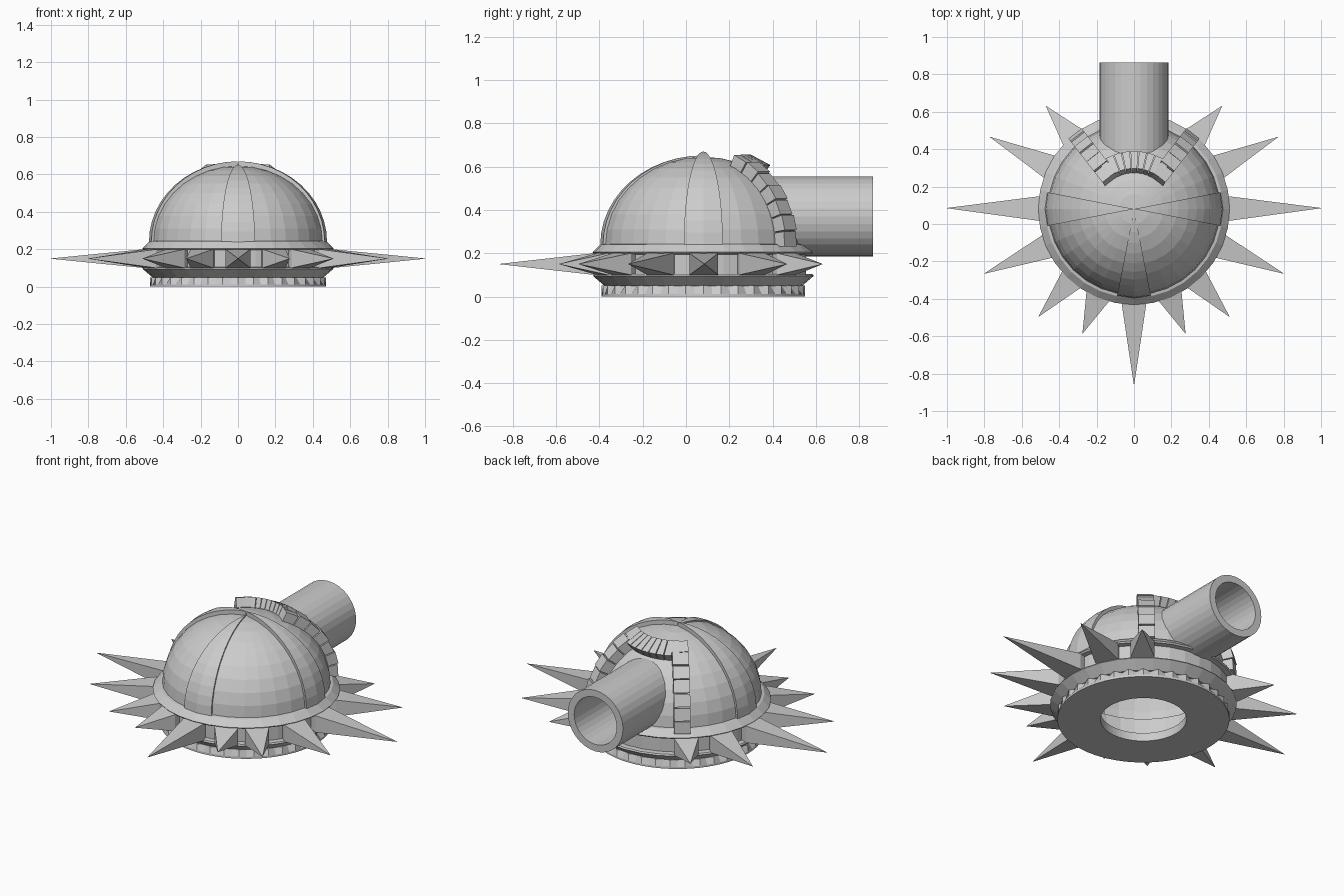
import bpy, bmesh
from math import sin, cos, pi, radians, hypot, atan2
from mathutils import Vector

if "Cube" in bpy.data.objects:
    bpy.data.objects.remove(bpy.data.objects["Cube"])

CY = 0.08      # y of the dome axis
ZD = 0.24      # height where the dome starts
N = 32


def finish(name, bm):
    bmesh.ops.recalc_face_normals(bm, faces=bm.faces)
    me = bpy.data.meshes.new(name)
    bm.to_mesh(me)
    bm.free()
    ob = bpy.data.objects.new(name, me)
    bpy.context.collection.objects.link(ob)
    return ob


def loft(bm, rings, loop=False):
    vr = [[bm.verts.new(p) for p in r] for r in rings]
    pairs = list(zip(vr, vr[1:])) + ([(vr[-1], vr[0])] if loop else [])
    for a, b in pairs:
        for i in range(len(a)):
            j = (i + 1) % len(a)
            bm.faces.new((a[i], a[j], b[j], b[i]))
    return vr


def lathe(name, prof, loop=False, n=N):
    bm = bmesh.new()
    rings = [[(r * cos(2 * pi * i / n), CY + r * sin(2 * pi * i / n), z)
              for i in range(n)] for r, z in prof]
    loft(bm, rings, loop)
    bmesh.ops.remove_doubles(bm, verts=bm.verts, dist=1e-5)
    return finish(name, bm)


def dome_pt(t, az, r, h):
    return Vector((r * sin(t) * cos(az), CY + r * sin(t) * sin(az), ZD + h * cos(t)))


# dome shell
lathe("dome", [(0.46 * sin(k * pi / 18), ZD + 0.405 * cos(k * pi / 18)) for k in range(10)])

# collar with a shallow groove that holds the spikes
lathe("collar", [(0.45, 0.245), (0.475, 0.24), (0.512, 0.205), (0.505, 0.197), (0.475, 0.195),
                 (0.475, 0.105), (0.505, 0.103), (0.51, 0.095), (0.455, 0.048), (0.42, 0.048),
                 (0.42, 0.245)], loop=True)

# base plate with a toothed upper rim and a round hole
n = 72
bm = bmesh.new()
rings = []
for r, z, cut in [(0.235, 0, 0), (0.47, 0, 0), (0.47, 0.012, 0), (0.47, 0.05, 0.03), (0.235, 0.05, 0)]:
    rings.append([((r - cut * (i % 2)) * cos(2 * pi * i / n),
                   CY + (r - cut * (i % 2)) * sin(2 * pi * i / n), z) for i in range(n)])
loft(bm, rings, loop=True)
finish("base_plate", bm)

# raised wedge panels on the dome: right, left, front
for name, mid, h in [("panel_right", 0, 0.43), ("panel_left", pi, 0.43), ("panel_front", -pi / 2, 0.412)]:
    bm = bmesh.new()
    half = radians(11)
    rows = []
    for k in range(13):
        t = max(k * pi / 24, 0.004)
        rows.append([dome_pt(t, mid + s * half, r, hh)
                     for s, r, hh in [(-1, 0.44, 0.39), (-1, 0.472, h), (0, 0.476, h),
                                      (1, 0.472, h), (1, 0.44, 0.39)]])
    v = loft(bm, rows)
    bm.faces.new(v[0])
    bm.faces.new(v[-1])
    finish(name, bm)

# spikes around the collar, given by tip position
tips = [(1.0, 0.085), (0.77, 0.465), (0.47, 0.63), (0.80, -0.265), (0.51, -0.495), (0.275, -0.585)]
tips = tips + [(-x, y) for x, y in tips] + [(0, -0.86)]
for i, (x, y) in enumerate(tips):
    a = atan2(y - CY, x)
    length = hypot(x, y - CY)
    d, s = Vector((cos(a), sin(a), 0)), Vector((-sin(a), cos(a), 0))
    c = Vector((0, CY, 0.15))
    bm = bmesh.new()
    rings = [[c + d * r + s * (u * w) + Vector((0, 0, q * hh))
              for u, q in [(-1, -1), (1, -1), (1, 1), (-1, 1)]]
             for r, w, hh in [(0.44, 0.05, 0.045), (0.505, 0.066, 0.05), (length, 0.0008, 0.0008)]]
    v = loft(bm, rings)
    bm.faces.new(v[0])
    bm.faces.new(v[-1])
    finish(f"spike_{i + 1}", bm)

# hollow barrel at the back
bm = bmesh.new()
loft(bm, [[(r * cos(2 * pi * i / N), y, 0.37 + r * sin(2 * pi * i / N)) for i in range(N)]
          for r, y in [(0.0005, 0.42), (0.142, 0.42), (0.142, 0.863), (0.184, 0.863),
                       (0.184, 0.36), (0.0005, 0.36)]])
finish("barrel", bm)


# segmented frame around the barrel
def block(bm, corners, lift):
    low, high = [], []
    for t, az, side in corners:
        tang = Vector((-sin(az), cos(az), 0)) * side
        low.append(dome_pt(t, az, 0.44, 0.385) + tang)
        high.append(dome_pt(t, az, 0.46 + lift, 0.405 + lift) + tang)
    v = loft(bm, [low, high])
    bm.faces.new(v[0])
    bm.faces.new(v[1])


T0, T1, T2 = radians(25), radians(37), radians(92)
AZ = radians(52)
bm = bmesh.new()
count = 7
for az in (AZ, pi - AZ):
    for k in range(count):
        a = T0 + (T2 - T0) * k / count
        b = T0 + (T2 - T0) * (k + 0.92) / count
        block(bm, [(a, az, -0.045), (b, az, -0.045), (b, az, 0.045), (a, az, 0.045)],
              0.058 if k % 2 else 0.052)
finish("frame_legs", bm)

bm = bmesh.new()
count = 9
for k in range(count):
    a = AZ + (pi - 2 * AZ) * k / count
    b = AZ + (pi - 2 * AZ) * (k + 0.9) / count
    block(bm, [(T0, a, 0), (T1, a, 0), (T1, b, 0), (T0, b, 0)], 0.055)
finish("frame_top", bm)
